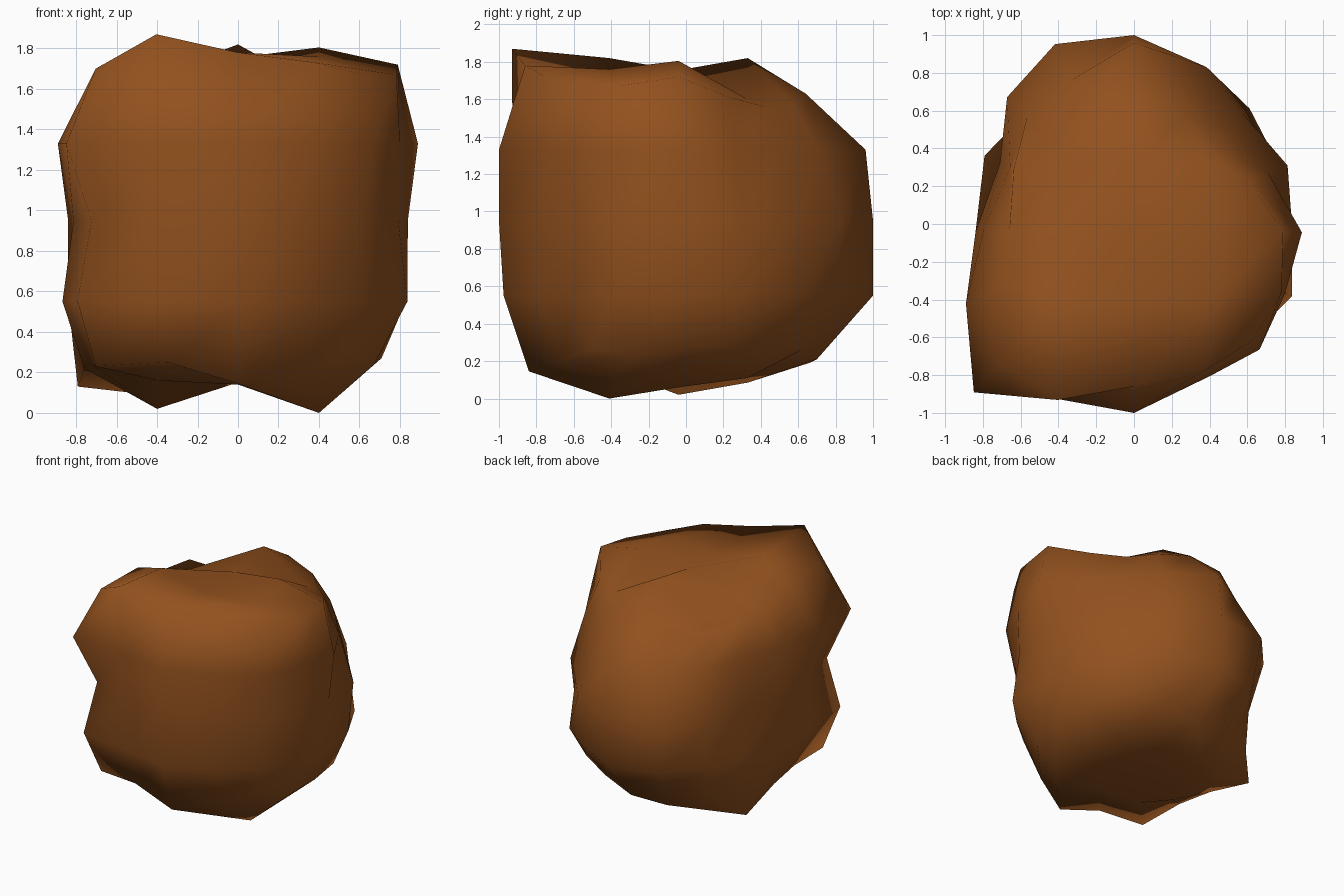
import bpy, bmesh, math

if "Cube" in bpy.data.objects:
    bpy.data.objects.remove(bpy.data.objects["Cube"])

# Lumpy boulder: five rings of 16 points (counter-clockwise from +x), capped by 3x3 lumps
RADII = [
    [.71, .72, .74, .68, .70, .72, .82, .87, .76, .80, 1.02, .88, .84, .74, .71, .74],
    [.83, .83, .865, .88, 1.0, .96, .84, .78, .84, .96, 1.15, .98, .975, .88, .86, .92],
    [.84, .87, .82, .915, 1.0, 1.04, .95, .78, .84, .90, 1.05, 1.0, 1.0, .90, .87, .87],
    [.89, .76, .72, .78, .96, .83, .80, .72, .80, .985, 1.23, 1.01, 1.0, .90, .94, .88],
    [.79, .65, .60, .63, .64, .70, .62, .70, .66, .74, 1.02, 1.015, .86, .86, .88, .86],
]
LOW_RIM = [.27, .28, .32, .26, .21, .19, .23, .13, .22, .24, .23, .25, .145, .20, .26, .24]
TOP_RIM = [1.72, 1.61, 1.56, 1.58, 1.63, 1.60, 1.47, 1.56, 1.59, 1.72, 1.70, 1.87, 1.78, 1.73, 1.67, 1.67]
HEIGHTS = [LOW_RIM, [.55] * 16, [.95] * 16, [1.33] * 16, TOP_RIM]
# Angle nudges that make the outline uneven
NUDGE = {0: -.05, 1: -.1, 3: .03, 5: -.05, 7: .035, 8: .05, 9: -.02, 10: .025, 11: .055, 15: .035}
# Cap heights, rows from front to back
LOW_CAP = [[.16, .14, 0], [.02, .15, .06], [.085, .15, .11]]
TOP_CAP = [[1.82, 1.72, 1.76], [1.67, 1.755, 1.805], [1.51, 1.82, 1.60]]

# Perimeter cells of a 5x5 grid, in angular order
cells = [(i, j) for i in range(-2, 3) for j in range(-2, 3) if max(abs(i), abs(j)) == 2]
cells.sort(key=lambda c: math.atan2(c[1], c[0]) % math.tau)

bm = bmesh.new()
rings = []
for radii, heights in zip(RADII, HEIGHTS):
    ring = []
    for k, (i, j) in enumerate(cells):
        a = math.atan2(j, i) + NUDGE.get(k, 0)
        ring.append(bm.verts.new((radii[k] * math.cos(a), radii[k] * math.sin(a), heights[k])))
    rings.append(ring)

# Sides
for low, high in zip(rings, rings[1:]):
    for k in range(16):
        n = (k + 1) % 16
        bm.faces.new((low[k], low[n], high[n], high[k]))


def cap(ring, heights):
    grid = dict(zip(cells, ring))
    for j in (-1, 0, 1):
        for i in (-1, 0, 1):
            grid[i, j] = bm.verts.new((i * .4, j * .37 - .04, heights[j + 1][i + 1]))
    for i in range(-2, 2):
        for j in range(-2, 2):
            bm.faces.new((grid[i, j], grid[i + 1, j], grid[i + 1, j + 1], grid[i, j + 1]))


# Underside and top
cap(rings[0], LOW_CAP)
cap(rings[-1], TOP_CAP)
bmesh.ops.recalc_face_normals(bm, faces=bm.faces)
for f in bm.faces:
    f.smooth = True

mesh = bpy.data.meshes.new("boulder")
bm.to_mesh(mesh)
bm.free()
boulder = bpy.data.objects.new("boulder", mesh)
bpy.context.collection.objects.link(boulder)

brown = bpy.data.materials.new("earth brown")
brown.diffuse_color = (.29, .083, .013, 1)
brown.use_nodes = True
brown.node_tree.nodes["Principled BSDF"].inputs["Base Color"].default_value = brown.diffuse_color
mesh.materials.append(brown)
